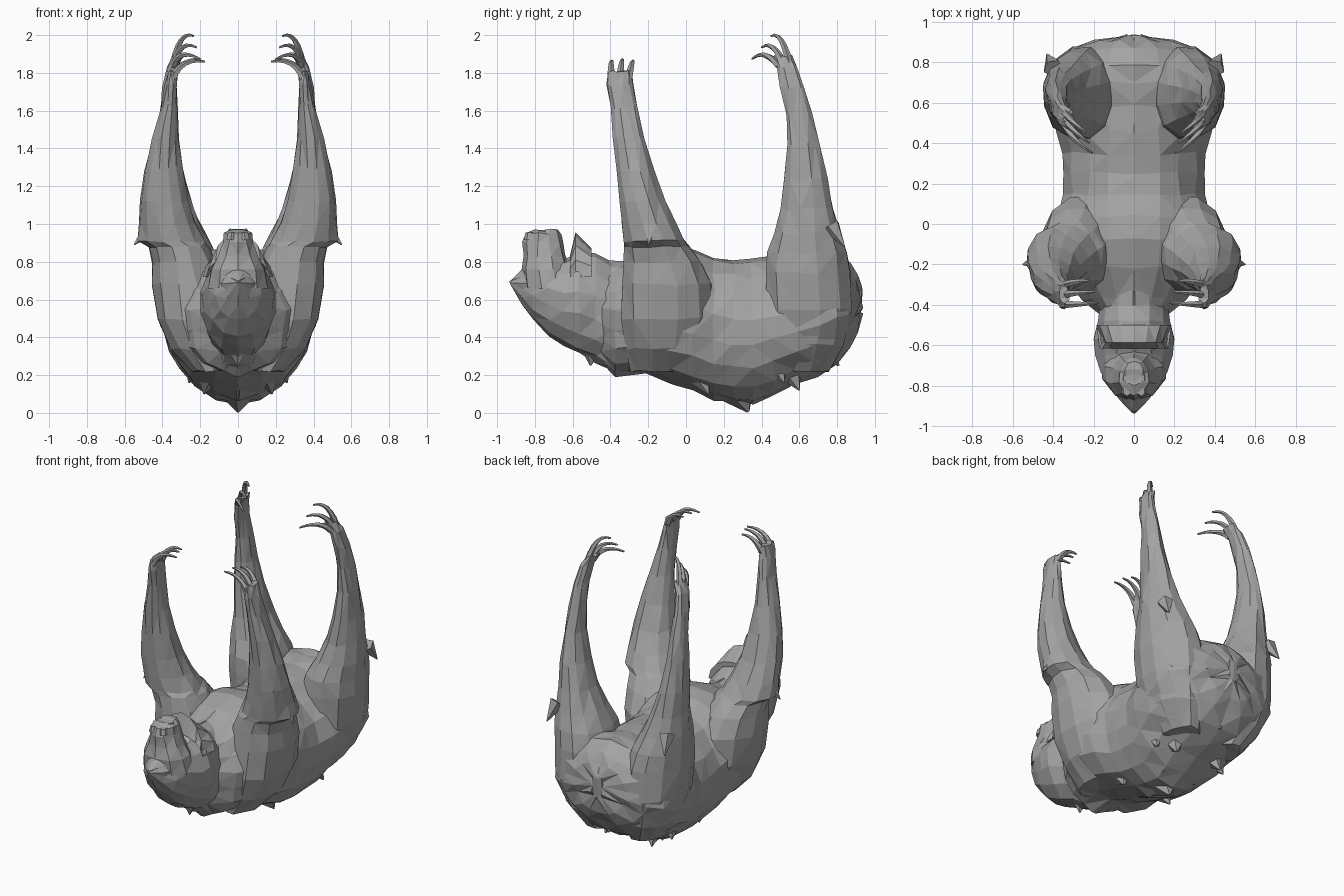
import bpy, bmesh, math, random
from mathutils import Vector, noise

fur = bpy.data.materials.new("grey_fur")
fur.diffuse_color = (0.37, 0.37, 0.37, 1)


def loft(name, rings, sides, jitter=0.0, mirror=False, bisect=False):
    """Skin a list of closed rings of points; cap both ends."""
    rng = random.Random(4)
    bm = bmesh.new()
    rows = []
    for ring in rings:
        rows.append([bm.verts.new(Vector(p) + Vector([rng.uniform(-jitter, jitter) for _ in range(3)]))
                     for p in ring])
    for a, b in zip(rows, rows[1:]):
        for i in range(sides):
            j = (i + 1) % sides
            bm.faces.new((a[i], a[j], b[j], b[i]))
    bm.faces.new(rows[0])
    bm.faces.new(rows[-1])
    bmesh.ops.triangulate(bm, faces=bm.faces[:])
    bmesh.ops.recalc_face_normals(bm, faces=bm.faces[:])
    me = bpy.data.meshes.new(name)
    bm.to_mesh(me)
    bm.free()
    me.materials.append(fur)
    ob = bpy.data.objects.new(name, me)
    bpy.context.collection.objects.link(ob)
    if mirror:
        m = ob.modifiers.new("mirror", 'MIRROR')
        m.use_bisect_axis[0] = bisect
        m.use_clip = bisect
    return ob


def angles(n):
    return [2 * math.pi * (i + 0.5) / n for i in range(n)]


def along_y(specs, n):
    """Rings across y from (y, half width, bottom, top)."""
    return [[(w * math.cos(a), y, (b + t) / 2 + (t - b) / 2 * math.sin(a)) for a in angles(n)]
            for y, w, b, t in specs]


def along_z(specs, n):
    """Level rings from (z, x min, x max, y min, y max)."""
    return [[((x0 + x1) / 2 + (x1 - x0) / 2 * math.cos(a),
              (y0 + y1) / 2 + (y1 - y0) / 2 * math.sin(a), z) for a in angles(n)]
            for z, x0, x1, y0, y1 in specs]


def claw(name, pts, r):
    """Tapered, curved claw through the points, bending inward."""
    p0, p1, p2 = map(Vector, pts)
    rings = []
    for k in range(7):
        t = k / 6
        c = p0 * (1 - t) ** 2 + p1 * 2 * t * (1 - t) + p2 * t * t
        d = (p1 - p0).lerp(p2 - p1, t).normalized()
        u = d.cross(Vector((0, 1, 0))).normalized()
        v = d.cross(u)
        s = r * (1 - 0.75 * t)
        rings.append([c + u * s * math.cos(a) + v * s * math.sin(a) for a in angles(5)])
    loft(name, rings, 5, mirror=True)


def tuft(name, base, tip, r, mirror=True):
    """Pointed tuft of fur."""
    base, tip = Vector(base), Vector(tip)
    d = (tip - base).normalized()
    u = d.orthogonal().normalized()
    v = d.cross(u)
    rings = [[base.lerp(tip, t) + (u * math.cos(a) + v * math.sin(a)) * r * s for a in angles(5)]
             for t, s in ((0, 1), (1, 0.06))]
    loft(name, rings, 5, mirror=mirror)


# Torso, belly up
loft("torso", along_y([
    (-0.46, 0.15, 0.28, 0.76), (-0.37, 0.25, 0.20, 0.79), (-0.22, 0.36, 0.20, 0.85),
    (-0.08, 0.40, 0.15, 0.885), (0.04, 0.39, 0.11, 0.87), (0.15, 0.35, 0.07, 0.83),
    (0.25, 0.35, 0.05, 0.815), (0.35, 0.35, 0.04, 0.81), (0.46, 0.38, 0.09, 0.82),
    (0.58, 0.41, 0.14, 0.83), (0.70, 0.42, 0.19, 0.85), (0.79, 0.40, 0.25, 0.85),
    (0.86, 0.33, 0.34, 0.79), (0.905, 0.2, 0.42, 0.73), (0.93, 0.04, 0.52, 0.68)], 18),
    18, 0.011, True, True)

# Head, tipped back with the crown forward
loft("head", along_y([
    (-0.93, 0.008, 0.685, 0.70), (-0.87, 0.07, 0.58, 0.76), (-0.81, 0.125, 0.49, 0.82),
    (-0.73, 0.165, 0.41, 0.83), (-0.65, 0.19, 0.36, 0.82), (-0.57, 0.20, 0.32, 0.85),
    (-0.48, 0.18, 0.27, 0.85), (-0.40, 0.17, 0.23, 0.80), (-0.30, 0.17, 0.23, 0.80)], 14),
    14, 0.007, True, True)

# Snout pointing up, with a flat nose pad
loft("snout", along_z([
    (0.66, -0.165, 0.165, -0.86, -0.58), (0.76, -0.15, 0.15, -0.87, -0.61),
    (0.83, -0.11, 0.11, -0.865, -0.635), (0.90, -0.085, 0.085, -0.865, -0.645),
    (0.95, -0.075, 0.075, -0.85, -0.66), (0.972, -0.05, 0.05, -0.80, -0.68)], 10),
    10, 0.005, True, True)
for z, y in ((0.955, -0.825), (0.968, -0.76)):
    loft("nose_pad", along_z([(z - 0.04, 0.008, 0.065, y - 0.035, y + 0.035),
                              (z, 0.015, 0.055, y - 0.025, y + 0.025)], 6), 6, mirror=True)

# Throat ruff, an arched flap behind the snout
arch = [math.pi * k / 8 for k in range(9)]
loft("throat_ruff", [[(0.185 * math.cos(a), -0.50, 0.72 + 0.15 * math.sin(a)),
                      (0.15 * math.cos(a), -0.585, 0.72 + 0.235 * math.sin(a)),
                      (0.17 * math.cos(a), -0.615, 0.72 + 0.11 * math.sin(a)),
                      (0.12 * math.cos(a), -0.50, 0.72 + 0.05 * math.sin(a))] for a in arch], 4)

# Front limbs: shoulder, elbow with fur spur, long forearm
loft("front_limb", along_z([
    (0.22, 0.05, 0.24, -0.30, 0.04), (0.34, 0.05, 0.36, -0.33, 0.10), (0.50, 0.06, 0.435, -0.35, 0.14),
    (0.68, 0.08, 0.46, -0.35, 0.14), (0.80, 0.11, 0.462, -0.34, 0.08), (0.88, 0.15, 0.475, -0.335, 0.02),
    (0.91, 0.17, 0.535, -0.335, 0.0), (1.0, 0.22, 0.528, -0.34, -0.05), (1.12, 0.26, 0.52, -0.355, -0.11),
    (1.28, 0.29, 0.498, -0.37, -0.17), (1.45, 0.31, 0.455, -0.385, -0.22), (1.62, 0.32, 0.405, -0.405, -0.26),
    (1.74, 0.32, 0.385, -0.42, -0.28), (1.81, 0.32, 0.365, -0.41, -0.29)], 12),
    12, 0.006, True)
tuft("elbow_tuft", (0.46, -0.18, 0.99), (0.55, -0.20, 0.89), 0.05)

# Hind limbs: thigh, knee, shin
loft("hind_limb", along_z([
    (0.22, 0.06, 0.26, 0.50, 0.76), (0.36, 0.06, 0.37, 0.44, 0.84), (0.55, 0.07, 0.435, 0.42, 0.88),
    (0.74, 0.08, 0.45, 0.41, 0.875), (0.85, 0.11, 0.452, 0.42, 0.855), (0.95, 0.17, 0.45, 0.46, 0.82),
    (1.08, 0.23, 0.445, 0.495, 0.785), (1.24, 0.28, 0.44, 0.52, 0.75), (1.42, 0.315, 0.43, 0.535, 0.705),
    (1.58, 0.325, 0.415, 0.53, 0.665), (1.72, 0.325, 0.40, 0.50, 0.625), (1.83, 0.315, 0.375, 0.475, 0.585),
    (1.89, 0.29, 0.345, 0.465, 0.56)], 12),
    12, 0.006, True)
tuft("knee_tuft", (0.40, 0.77, 0.99), (0.43, 0.84, 0.88), 0.05)

# Three hooked claws on each limb
for k in range(3):
    s = k - 1
    claw("front_claw", [(0.345, -0.35 + 0.045 * s, 1.77), (0.30, -0.34 + 0.06 * s, 1.88),
                        (0.175 + 0.02 * k, -0.335 + 0.055 * s, 1.86 + 0.01 * (1 - s * s))], 0.022)
    claw("hind_claw", [(0.34, 0.52 + 0.03 * s, 1.84), (0.31, 0.46 + 0.045 * s, 1.93 + 0.05 * k),
                       (0.205 + 0.015 * k, 0.40 + 0.05 * s, 1.875 + 0.06 * k)], 0.022)

# Ragged fur along the back and rump
tuft("back_tuft", (0, 0.27, 0.13), (0, 0.33, 0.005), 0.12, False)
tuft("rump_tuft", (0.0, 0.74, 0.34), (0.0, 0.81, 0.25), 0.07, False)
tuft("nape_tuft", (0, -0.50, 0.36), (0, -0.505, 0.25), 0.07, False)
for x, y, z in ((0.17, 0.6, 0.12), (0.26, 0.52, 0.16), (0.18, 0.12, 0.10), (0.12, 0.42, 0.08)):
    tuft("flank_tuft", (x * 0.85, y - 0.05, z + 0.1), (x, y, z), 0.07)
